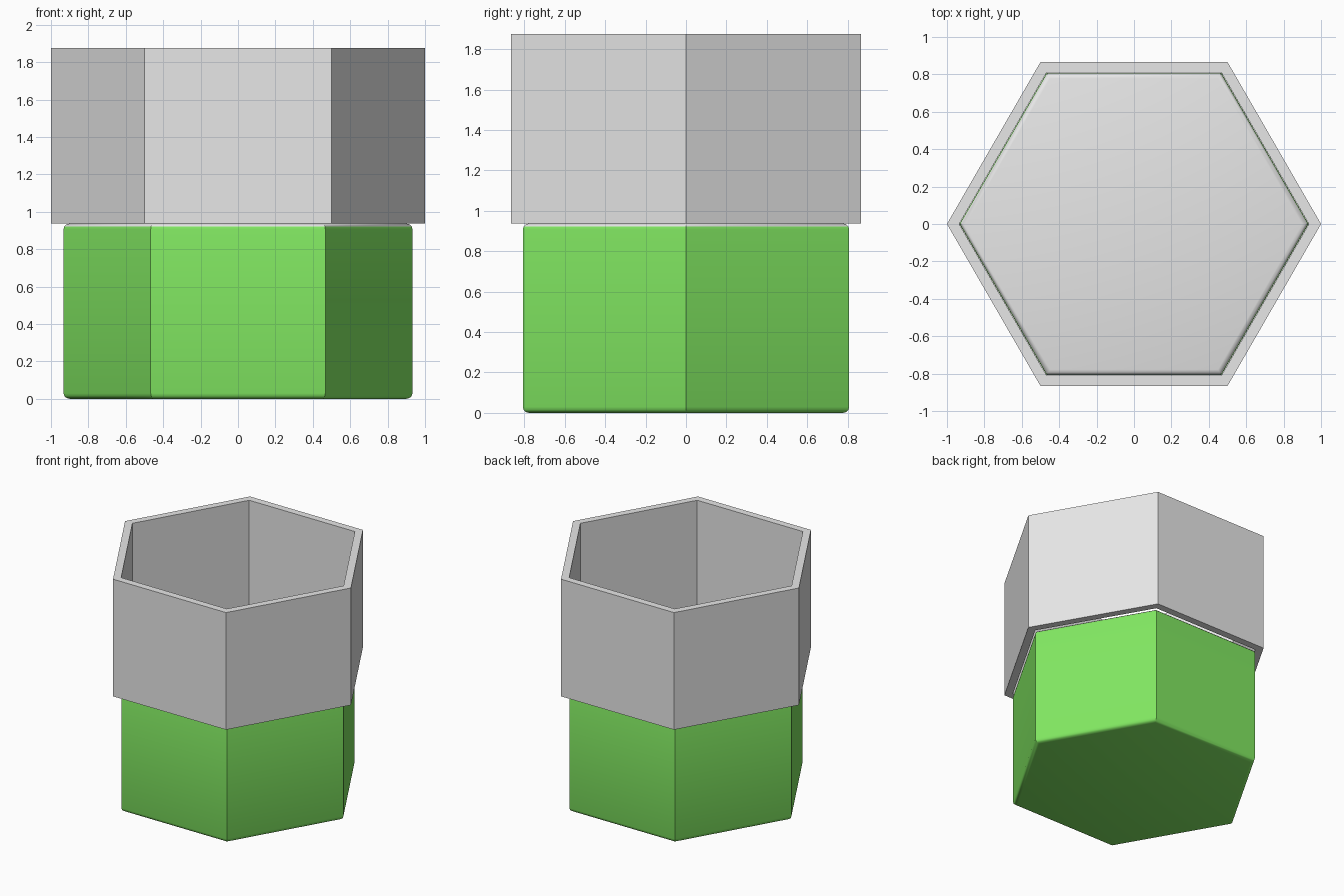
import bpy, bmesh, math

cube = bpy.data.objects.get("Cube")
if cube:
    bpy.data.objects.remove(cube, do_unlink=True)


def material(name, colour):
    mat = bpy.data.materials.new(name)
    mat.use_nodes = True
    mat.diffuse_color = (*colour, 1)
    mat.node_tree.nodes["Principled BSDF"].inputs["Base Color"].default_value = (*colour, 1)
    return mat


GREY = material("light_grey", (0.8, 0.8, 0.8))
GREEN = material("leaf_green", (0.22, 0.8, 0.12))


def hex_loft(name, profile, mats, closed=False):
    """Sweep (corner radius, height) points around six sides, with caps unless closed."""
    bm = bmesh.new()
    rings = [[bm.verts.new((r * math.cos(i * math.pi / 3), r * math.sin(i * math.pi / 3), z))
              for i in range(6)] for r, z in profile]
    pairs = list(zip(rings, rings[1:]))
    if closed:
        pairs.append((rings[-1], rings[0]))
    else:
        bm.faces.new(rings[0])
        bm.faces.new(rings[-1])
    for a, b in pairs:
        for i in range(6):
            j = (i + 1) % 6
            bm.faces.new((a[i], a[j], b[j], b[i]))
    bmesh.ops.recalc_face_normals(bm, faces=bm.faces)
    mesh = bpy.data.meshes.new(name)
    bm.to_mesh(mesh)
    bm.free()
    for mat in mats:
        mesh.materials.append(mat)
    obj = bpy.data.objects.new(name, mesh)
    bpy.context.collection.objects.link(obj)
    return obj


# Solid hexagonal base with rounded rims and a grey top
RADIUS, HEIGHT, ROUND, STEPS = 0.933, 0.9375, 0.03, 3
arc = []
for k in range(STEPS + 1):
    a = k * math.pi / 2 / STEPS
    inset = ROUND * (1 - math.cos(a)) / math.cos(math.pi / 6)
    arc.append((RADIUS - inset, HEIGHT - ROUND + ROUND * math.sin(a)))
bottom = [(r, HEIGHT - z) for r, z in reversed(arc)]
base = hex_loft("hexagonal_base", bottom + arc, (GREEN, GREY))
for face in base.data.polygons:
    face.material_index = int(face.center.z > HEIGHT - ROUND / 2)

# Open hexagonal wall standing on the base
wall = hex_loft("hexagonal_wall", [(1, HEIGHT), (1, 2 * HEIGHT), (0.935, 2 * HEIGHT),
                                   (0.935, HEIGHT)], (GREY,), closed=True)

# Smooth only the rounded rims
bpy.ops.object.select_all(action="DESELECT")
base.select_set(True)
bpy.context.view_layer.objects.active = base
bpy.ops.object.shade_smooth_by_angle(angle=math.radians(35))
